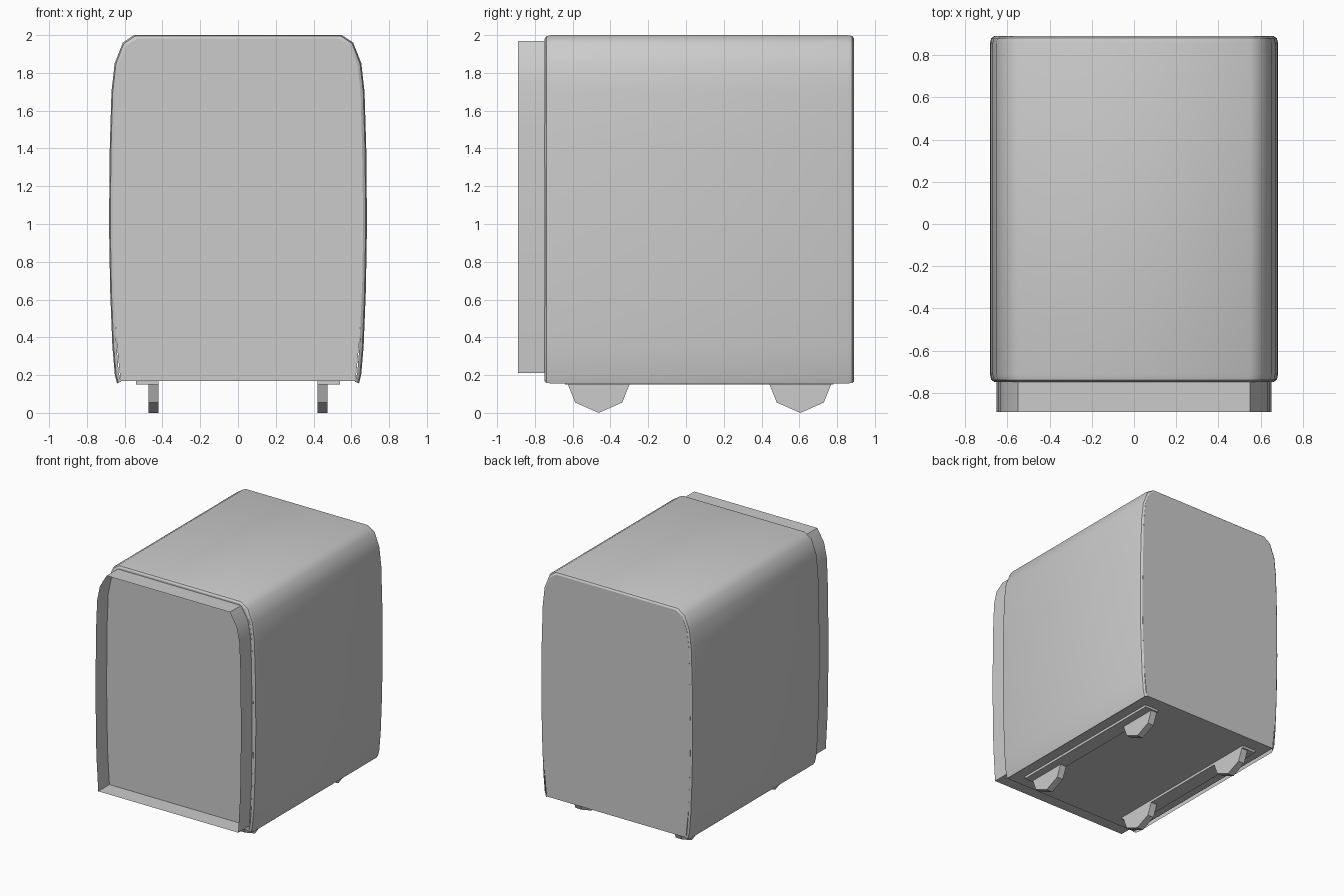
import bpy, bmesh, math

old = bpy.data.objects.get("Cube")
if old:
    bpy.data.objects.remove(old)

grey = bpy.data.materials.new("light_grey")
grey.use_nodes = True
COLOUR = (0.6, 0.6, 0.6, 1)
grey.diffuse_color = COLOUR
grey.node_tree.nodes["Principled BSDF"].inputs["Base Color"].default_value = COLOUR


def mirrored(half):
    """Full left-to-right outline from the points of the +x half."""
    return [(-x, z) for x, z in half] + [(x, z) for x, z in reversed(half)]


def finish(name, bm, smooth=None):
    mesh = bpy.data.meshes.new(name)
    bm.to_mesh(mesh)
    bm.free()
    mesh.materials.append(grey)
    obj = bpy.data.objects.new(name, mesh)
    bpy.context.collection.objects.link(obj)
    if smooth:
        bpy.ops.object.select_all(action="DESELECT")
        obj.select_set(True)
        bpy.context.view_layer.objects.active = obj
        bpy.ops.object.shade_smooth_by_angle(angle=math.radians(smooth))
    return obj


def loft(name, rings, closed, caps=False, smooth=None):
    """Skin between outlines given as (y, [(x, z), ...])."""
    bm = bmesh.new()
    loops = [[bm.verts.new((x, y, z)) for x, z in pts] for y, pts in rings]
    n = len(loops[0])
    for a, b in zip(loops, loops[1:]):
        for i in range(n if closed else n - 1):
            j = (i + 1) % n
            bm.faces.new((a[i], b[i], b[j], a[j]))
    if caps:
        bm.faces.new(loops[0])
        bm.faces.new(loops[-1][::-1])
        bmesh.ops.recalc_face_normals(bm, faces=bm.faces)
    return finish(name, bm, smooth)


# Bulging shell: side and top skin, open below, with softened ends
outer = mirrored([(0.64, 0.155), (0.652, 0.2), (0.665, 0.35), (0.677, 0.65),
                  (0.683, 1.0), (0.679, 1.4), (0.67, 1.7), (0.653, 1.85),
                  (0.61, 1.96), (0.55, 2.0)])
inner = [(x * 0.968, min(z, 1.0 + (z - 1.0) * 0.982) if z > 1 else z + 0.012 * (1 - z))
         for x, z in outer]
mid = [(x * 0.99, 1.0 + (z - 1.0) * 0.995) for x, z in outer]
loft("shell", [(-0.748, inner), (-0.738, mid), (-0.71, outer),
               (0.855, outer), (0.88, mid), (0.89, inner)], False, smooth=40)

# Core: flat front and back panels and the underside
core = mirrored([(0.622, 0.17), (0.645, 0.4), (0.658, 0.7), (0.663, 1.0),
                 (0.657, 1.4), (0.649, 1.7), (0.633, 1.84), (0.591, 1.945),
                 (0.533, 1.982)])
loft("core", [(-0.748, core), (0.89, core)], True, caps=True, smooth=30)

# Thin open collar standing out from the front panel
collar = mirrored([(0.625, 0.21), (0.642, 0.5), (0.65, 1.0), (0.645, 1.5),
                   (0.635, 1.75), (0.61, 1.87), (0.55, 1.97)])
loft("front_collar", [(-0.89, collar), (-0.748, collar)], True, smooth=40)


def slab(name, x0, x1, outline):
    """Side outline (y, z) extruded from x0 to x1."""
    bm = bmesh.new()
    base = bm.faces.new([bm.verts.new((x0, y, z)) for y, z in outline])
    ext = bmesh.ops.extrude_face_region(bm, geom=[base])
    moved = [v for v in ext["geom"] if isinstance(v, bmesh.types.BMVert)]
    bmesh.ops.translate(bm, verts=moved, vec=(x1 - x0, 0, 0))
    bmesh.ops.recalc_face_normals(bm, faces=bm.faces)
    return finish(name, bm)


# Rails under the body, each with two angular feet
for side, sign in (("left", 1), ("right", -1)):
    slab(side + "_rail", sign * 0.42, sign * 0.54,
         [(-0.64, 0.15), (0.78, 0.15), (0.78, 0.175), (-0.64, 0.175)])
    for end, y in (("front", -0.462), ("back", 0.605)):
        slab(f"{end}_{side}_foot", sign * 0.42, sign * 0.475,
             [(y - 0.165, 0.155), (y - 0.125, 0.055), (y, 0),
              (y + 0.125, 0.055), (y + 0.165, 0.155)])
